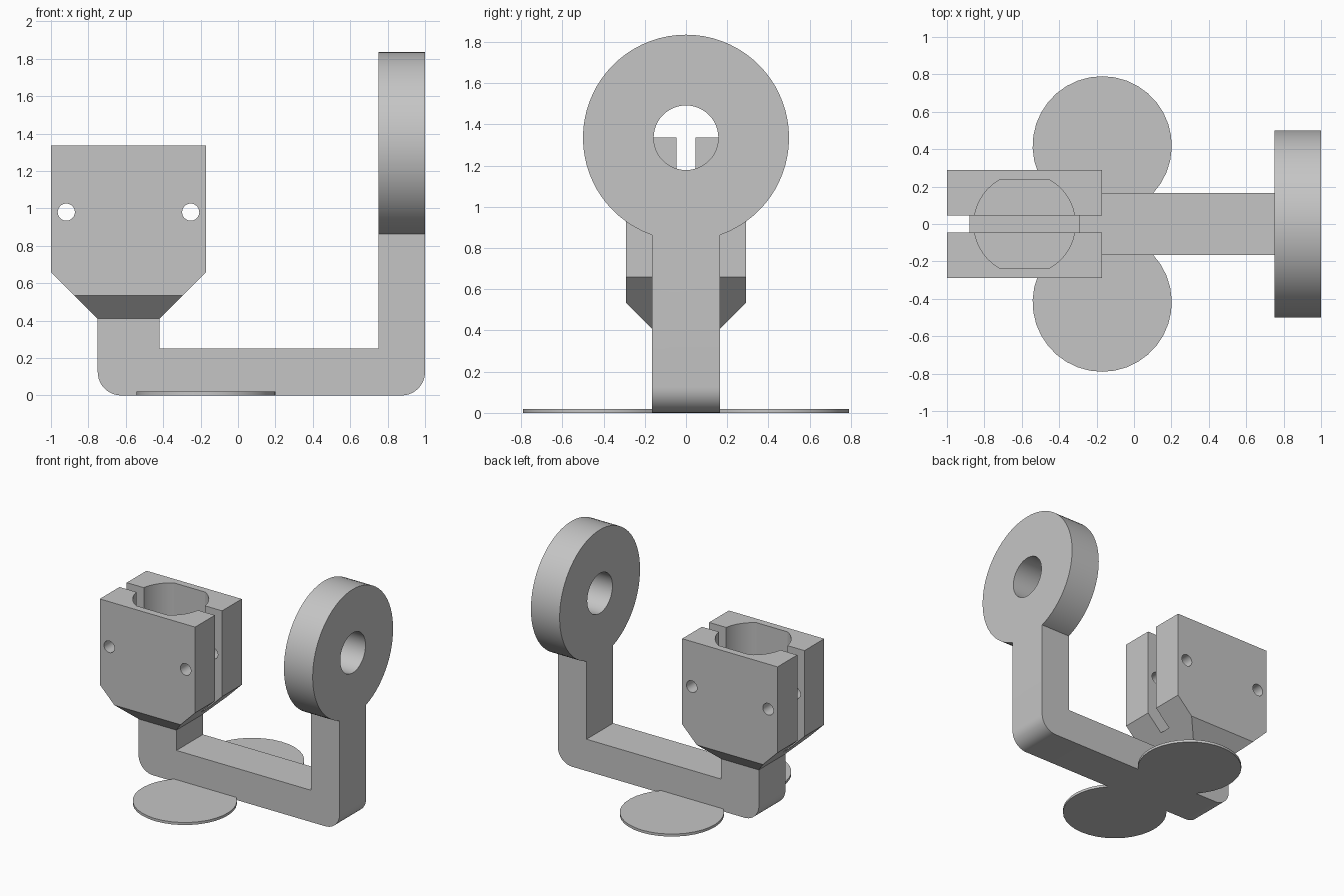
import bpy, bmesh
from math import radians, sin, cos, asin, sqrt, degrees

if "Cube" in bpy.data.objects:
    bpy.data.objects.remove(bpy.data.objects["Cube"], do_unlink=True)

GREY = (0.56, 0.56, 0.56, 1)
mat = bpy.data.materials.new("plain grey")
mat.use_nodes = True
mat.diffuse_color = GREY
mat.node_tree.nodes["Principled BSDF"].inputs["Base Color"].default_value = GREY


def arc(cx, cy, r, start, end, steps):
    """Points along an arc, angles in degrees, both ends included."""
    angles = [radians(start + (end - start) * i / steps) for i in range(steps + 1)]
    return [(cx + r * cos(a), cy + r * sin(a)) for a in angles]


def circle(cx, cy, r, steps):
    return arc(cx, cy, r, 0, 360, steps)[:-1]


def prism(name, outline, axis, lo, hi):
    """Extrude a flat outline along an axis from lo to hi."""
    place = {"X": lambda u, v, w: (w, u, v),
             "Y": lambda u, v, w: (u, w, v),
             "Z": lambda u, v, w: (u, v, w)}[axis]
    bm = bmesh.new()
    ends = [[bm.verts.new(place(u, v, w)) for u, v in outline] for w in (lo, hi)]
    bm.faces.new(ends[0])
    bm.faces.new(ends[1])
    n = len(outline)
    for i in range(n):
        j = (i + 1) % n
        bm.faces.new((ends[0][i], ends[0][j], ends[1][j], ends[1][i]))
    bmesh.ops.recalc_face_normals(bm, faces=bm.faces)
    mesh = bpy.data.meshes.new(name)
    bm.to_mesh(mesh)
    bm.free()
    mesh.materials.append(mat)
    obj = bpy.data.objects.new(name, mesh)
    bpy.context.collection.objects.link(obj)
    return obj


def select(obj):
    bpy.ops.object.select_all(action="DESELECT")
    obj.select_set(True)
    bpy.context.view_layer.objects.active = obj


def combine(obj, tool, operation):
    """Apply a boolean and throw the tool away."""
    mod = obj.modifiers.new(operation, "BOOLEAN")
    mod.object, mod.operation, mod.solver = tool, operation, "EXACT"
    select(obj)
    bpy.ops.object.modifier_apply(modifier=mod.name)
    bpy.data.objects.remove(tool, do_unlink=True)


def smooth(obj):
    select(obj)
    bpy.ops.object.shade_smooth_by_angle(angle=radians(30))


HALF = 0.165        # half width of the frame
NECK = 0.41         # height where the clamp starts
RING_Z = 1.335      # centre of the ring, also the clamp top

# U-shaped frame with rounded lower corners
corner = 0.125
outline = (arc(-0.75 + corner, corner, corner, 180, 270, 10)
           + arc(1 - corner, corner, corner, 270, 360, 10)
           + [(1, 1), (0.75, 1), (0.75, 0.25), (-0.42, 0.25), (-0.42, NECK), (-0.75, NECK)])
frame = prism("frame_with_ring", outline, "Y", -HALF, HALF)

# Ring on top of the tall post
combine(frame, prism("ring", circle(0, RING_Z, 0.5, 72), "X", 0.75, 1), "UNION")
combine(frame, prism("ring_hole", circle(0, RING_Z, 0.157, 48), "X", 0.6, 1.2), "DIFFERENCE")
smooth(frame)

# Clamp block, tapered at the bottom on all four sides
left, right, depth = -1.0, -0.17, 0.29
clamp = prism("clamp_block", [(-0.75, NECK), (-0.42, NECK), (right, 0.66), (right, RING_Z),
                              (left, RING_Z), (left, 0.66)], "Y", -depth, depth)
side = [(-HALF, NECK - 0.001), (HALF, NECK - 0.001), (depth, 0.533), (depth, 1.5),
        (-depth, 1.5), (-depth, 0.533)]
combine(clamp, prism("side_taper", side, "X", -1.2, 0), "INTERSECT")

# Bore with two flattened sides
bore_x, bore_r, flat = -0.585, 0.271, 0.235
a = degrees(asin(flat / bore_r))
bore = arc(bore_x, 0, bore_r, -a, a, 20) + arc(bore_x, 0, bore_r, 180 - a, 180 + a, 20)
combine(clamp, prism("bore", bore, "Z", 0.66, 1.6), "DIFFERENCE")

# Slot that splits the clamp, and the two bolt holes
slot = [(-0.045, 0.54), (0.045, 0.54), (0.045, 1.6), (-0.045, 1.6)]
combine(clamp, prism("slot", slot, "X", -1.2, 0), "DIFFERENCE")
for x in (-0.918, -0.253):
    combine(clamp, prism("bolt_hole", circle(x, 0.98, 0.046, 24), "Y", -0.5, 0.5), "DIFFERENCE")
smooth(clamp)

# Thin round feet, cut flush against the frame sides
foot_y, foot_r = 0.418, 0.372
cut = degrees(asin((foot_y - HALF) / foot_r))
for name, s in (("back_foot", 1), ("front_foot", -1)):
    points = [(x, s * y) for x, y in arc(-0.17, foot_y, foot_r, -cut, 180 + cut, 26)]
    smooth(prism(name, points, "Z", 0, 0.02))
